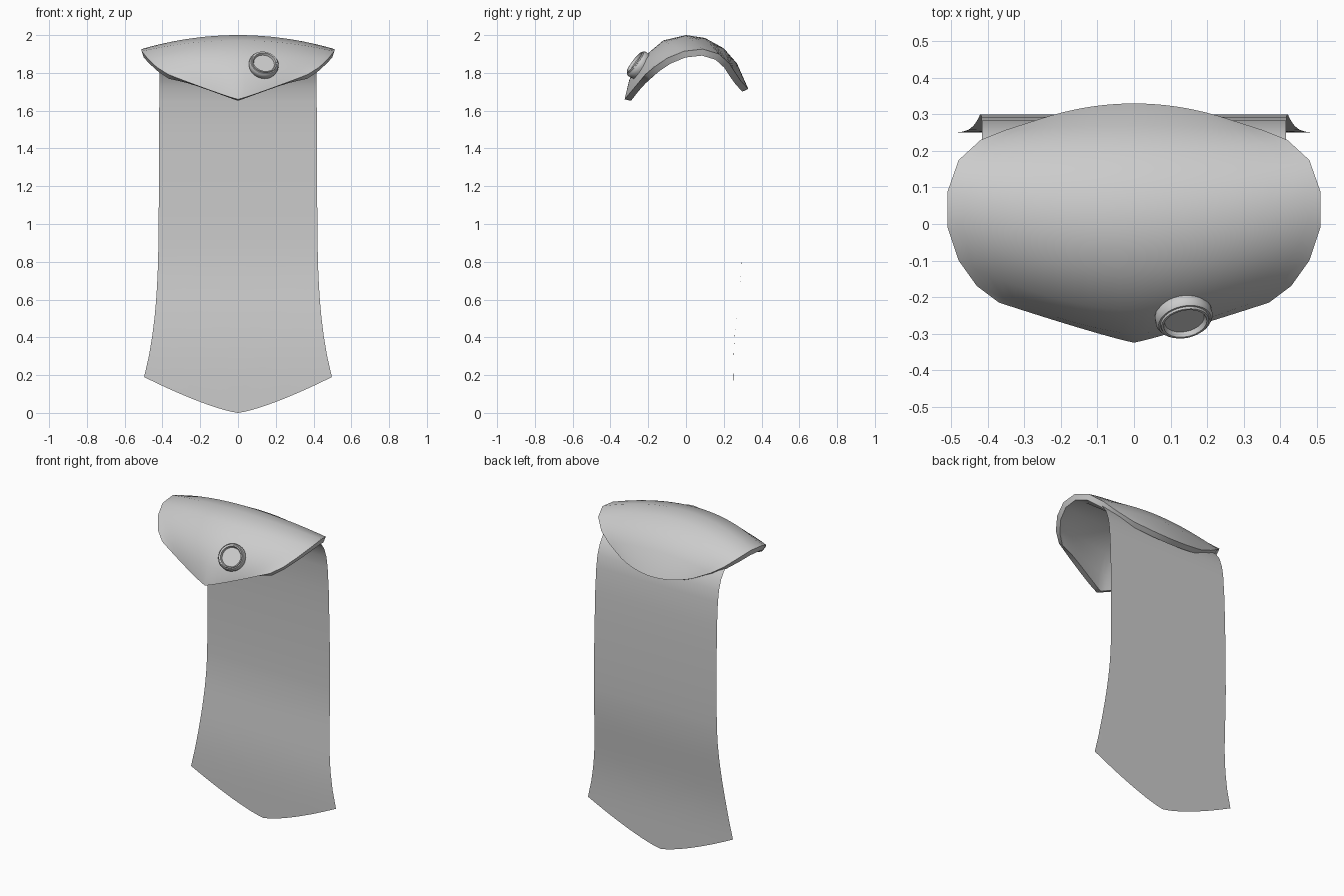
import bpy, math
from mathutils import Vector

if "Cube" in bpy.data.objects:
    bpy.data.objects.remove(bpy.data.objects["Cube"])


def make_object(name, verts, faces, thickness=0):
    mesh = bpy.data.meshes.new(name)
    mesh.from_pydata(verts, [], faces)
    obj = bpy.data.objects.new(name, mesh)
    bpy.context.collection.objects.link(obj)
    bpy.ops.object.select_all(action='DESELECT')
    obj.select_set(True)
    bpy.context.view_layer.objects.active = obj
    if thickness:
        mod = obj.modifiers.new("thickness", 'SOLIDIFY')
        mod.thickness = thickness
        mod.offset = -1
        mod.use_even_offset = True
        bpy.ops.object.modifier_apply(modifier=mod.name)
    bpy.ops.object.shade_smooth_by_angle(angle=math.radians(40))
    return obj


def grid_faces(rows, cols, wrap=False):
    return [(i * cols + j, i * cols + (j + 1) % cols,
             (i + 1) * cols + (j + 1) % cols, (i + 1) * cols + j)
            for i in range(rows - 1) for j in range(cols if wrap else cols - 1)]


def interp(points, t):
    for (a, va), (b, vb) in zip(points, points[1:]):
        if t <= b:
            return va + (vb - va) * max(0, (t - a) / (b - a))
    return points[-1][1]


# Shoulder shell: centre profile (y, z) swept out to the rim (x, y, z)
centre = [(-.325, 1.66), (-.30, 1.765), (-.235, 1.875), (-.12, 1.972), (0, 2.0),
          (.10, 1.985), (.20, 1.93), (.27, 1.85), (.33, 1.715)]
rim = [(.37, -.215, 1.792), (.43, -.17, 1.83), (.48, -.10, 1.878), (.51, -.01, 1.915),
       (.51, .09, 1.926), (.48, .175, 1.90), (.42, .23, 1.85), (.35, .258, 1.805),
       (.25, .29, 1.757)]
powers = [1.1, 1.5, 1.8, 2, 2, 2, 2, 2, 2]
COLS = 25
verts = []
for (cy, cz), (rx, ry, rz), p in zip(centre, rim, powers):
    for j in range(COLS):
        u = 2 * j / (COLS - 1) - 1
        k = abs(u) ** p
        verts.append((u * rx, cy + (ry - cy) * k, cz + (rz - cz) * k))
make_object("shoulder_shell", verts, grid_faces(len(centre), COLS), 0.035)

# Round clasp: lathed ring with a recessed disc, tilted to the shell surface
profile = [(.074, -.03), (.079, -.012), (.079, .004), (.073, .014), (.068, .014),
           (.066, .020), (.060, .020), (.055, .006), (.0005, .006)]
SEG = 32
axis = Vector((.17, -.79, .60)).normalized()
turn = axis.to_track_quat('Z', 'Y')
origin = Vector((.137, -.257, 1.846))
verts = [origin + turn @ Vector((r * math.cos(math.tau * j / SEG),
                                 r * math.sin(math.tau * j / SEG), h))
         for r, h in profile for j in range(SEG)]
make_object("round_clasp", verts, grid_faces(len(profile), SEG, True))

# Cape: thin sheet hanging from under the shell, flared at the pointed hem
depth = [(0, .25), (.2, .25), (.3, .252), (.4, .257), (.5, .266), (.6, .277), (.7, .288),
         (.8, .296), (.9, .30), (1.2, .30), (1.5, .293), (1.65, .283), (1.72, .272)]
width = [(.19, .497), (.3, .472), (.4, .455), (.5, .442), (.6, .433), (.7, .427),
         (.8, .423), (1.0, .42), (1.8, .416)]
tucked = [(.08, 1.905), (.13, 1.892), (.18, 1.86), (.22, 1.822), (.25, 1.78)]
verts = []
LOWER = 14
spans = [i / (COLS - 1) * 2 - 1 for i in range(COLS)]
for y, z in tucked:
    verts += [(u * .416, y, z) for u in spans]
for z in (1.72, 1.65, 1.5, 1.35, 1.2, 1.05):
    verts += [(u * interp(width, z), interp(depth, z), z) for u in spans]
for i in range(LOWER):
    t = i / (LOWER - 1)
    edge_z = .9 + (.19 - .9) * t
    for u in spans:
        z = .9 + (.19 * abs(u) ** 1.3 - .9) * t
        verts.append((u * interp(width, edge_z), interp(depth, z), z))
make_object("cape", verts, grid_faces(len(tucked) + 6 + LOWER, COLS))
